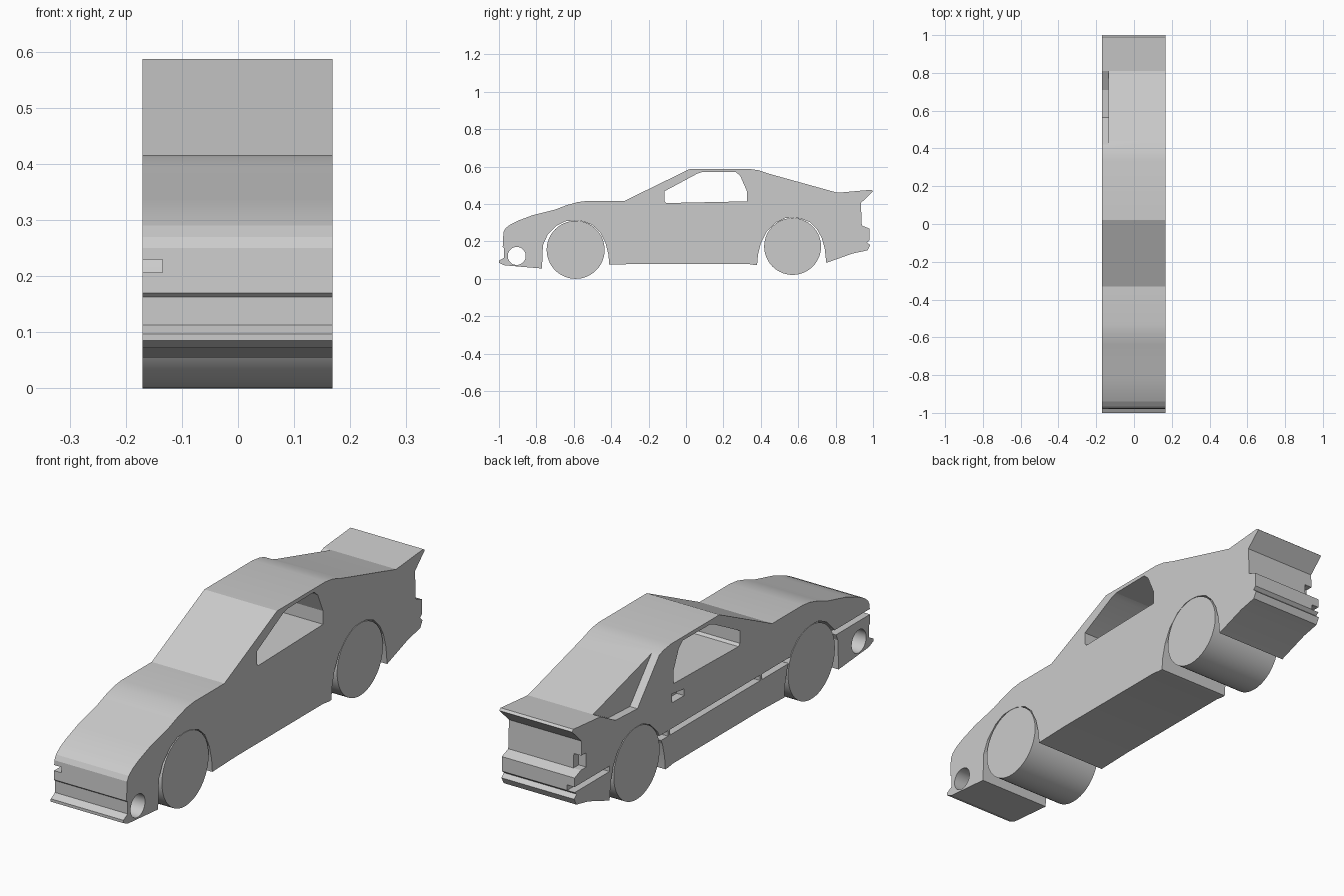
import bpy, bmesh, math

cube = bpy.data.objects.get("Cube")
if cube:
    bpy.data.objects.remove(cube, do_unlink=True)

LEFT, RIGHT, GROOVE = 0.168, -0.17, -0.135

grey = bpy.data.materials.new("plain_grey")
grey.use_nodes = True
colour = (0.6, 0.6, 0.6, 1)
grey.diffuse_color = colour
grey.node_tree.nodes["Principled BSDF"].inputs["Base Color"].default_value = colour


def prism(name, points, x0, x1):
    """Extrude a (y, z) outline across the car from x0 to x1."""
    bm = bmesh.new()
    face = bm.faces.new([bm.verts.new((x0, y, z)) for y, z in points])
    side = bmesh.ops.extrude_face_region(bm, geom=[face])
    moved = [v for v in side["geom"] if isinstance(v, bmesh.types.BMVert)]
    bmesh.ops.translate(bm, verts=moved, vec=(x1 - x0, 0, 0))
    bmesh.ops.recalc_face_normals(bm, faces=bm.faces)
    mesh = bpy.data.meshes.new(name)
    bm.to_mesh(mesh)
    bm.free()
    mesh.materials.append(grey)
    obj = bpy.data.objects.new(name, mesh)
    bpy.context.collection.objects.link(obj)
    return obj


def circle(y, z, r, n=64):
    return [(y + r * math.cos(math.tau * i / n), z + r * math.sin(math.tau * i / n))
            for i in range(n)]


def box(y0, y1, z0, z1):
    return [(y0, z0), (y1, z0), (y1, z1), (y0, z1)]


def activate(obj):
    bpy.ops.object.select_all(action='DESELECT')
    obj.select_set(True)
    bpy.context.view_layer.objects.active = obj


def cut(target, points, x0, x1):
    cutter = prism("cutter", points, x0, x1)
    cutter.hide_render = True
    mod = target.modifiers.new("cut", 'BOOLEAN')
    mod.operation, mod.solver, mod.object = 'DIFFERENCE', 'EXACT', cutter
    activate(target)
    bpy.ops.object.modifier_apply(modifier=mod.name)
    bpy.data.objects.remove(cutter, do_unlink=True)


# Side outline: nose, bonnet, roof, spoiler, rear bumper, arches
nose = [(-.77, .055), (-.97, .072), (-1, .085), (-1, .097), (-.972, .113),
        (-.972, .163), (-.98, .17), (-.976, .25), (-.965, .27), (-.94, .29),
        (-.9, .31), (-.82, .34), (-.7, .37), (-.64, .393), (-.58, .41)]
top = [(-.53, .416), (-.33, .416), (.02, .587), (.34, .587), (.39, .58),
       (.45, .56), (.81, .46), (.99, .476), (1, .468)]
tail = [(.935, .405), (.94, .285), (.982, .268), (.982, .207), (.968, .195),
        (.985, .18), (.97, .152), (.89, .135), (.75, .085)]
rear_arch = [(.742, .16), (.725, .22), (.70, .265), (.66, .304), (.61, .323),
             (.57, .327), (.53, .324), (.48, .30), (.43, .25), (.40, .19),
             (.385, .13), (.38, .075)]
front_arch = [(.36, .075), (.33, .08), (-.25, .08), (-.41, .075), (-.415, .13),
              (-.43, .19), (-.46, .25), (-.50, .287), (-.55, .307), (-.59, .312),
              (-.64, .309), (-.69, .285), (-.74, .235), (-.765, .18)]
body = prism("car_body", nose + top + tail + rear_arch + front_arch, RIGHT, LEFT)

# Openings right through: side window and front lamp
window = [(-.105, .405), (-.115, .415), (-.115, .468), (.06, .562), (.085, .57),
          (.265, .572), (.29, .55), (.325, .47), (.325, .414)]
for hole in (window, circle(-.905, .122, .048)):
    cut(body, hole, -1, 1)

# Shallow recesses in the right side: trim strips, handle, tail lamp, rear quarter
strips = [box(a, b, .207, .23) for a, b in
          ((-1.1, -.73), (-.45, -.262), (-.25, .35), (.362, .45), (.75, 1.1))]
handle = [(.255, .337), (.335, .337), (.335, .375), (.255, .365)]
quarter = [(.42, .57), (.565, .40), (.71, .407), (.81, .46), (.81, .6), (.42, .6)]
for recess in strips + [handle, box(.905, 1.1, .285, .345), quarter]:
    cut(body, recess, -1, GROOVE)

# Full-width wheel rollers
front_wheel = prism("front_wheel", circle(-.59, .155, .155), RIGHT, LEFT)
rear_wheel = prism("rear_wheel", circle(.57, .173, .152), RIGHT, LEFT)

for obj in (body, front_wheel, rear_wheel):
    activate(obj)
    bpy.ops.object.shade_smooth_by_angle(angle=math.radians(12))
